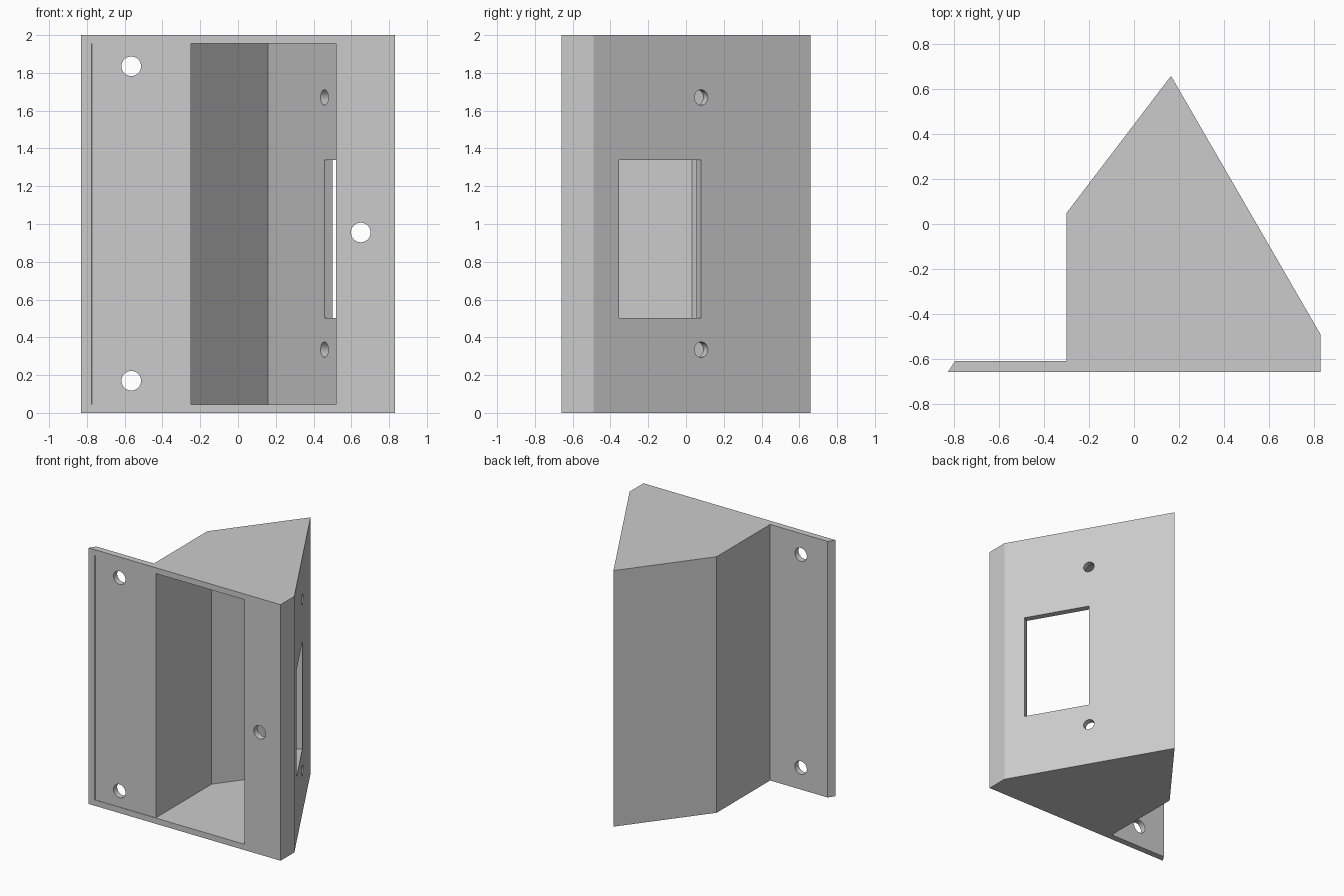
import bpy, bmesh
from math import radians
from mathutils import Matrix

if "Cube" in bpy.data.objects:
    bpy.data.objects.remove(bpy.data.objects["Cube"])

WALL_ANGLE = radians(30)  # direction the slanted window wall faces

grey = bpy.data.materials.new("plain_grey")
grey.use_nodes = True
grey.diffuse_color = (0.6, 0.6, 0.6, 1)
grey.node_tree.nodes["Principled BSDF"].inputs["Base Color"].default_value = (0.6, 0.6, 0.6, 1)


def finish(bm, name):
    bmesh.ops.recalc_face_normals(bm, faces=bm.faces)
    mesh = bpy.data.meshes.new(name)
    bm.to_mesh(mesh)
    bm.free()
    mesh.materials.append(grey)
    obj = bpy.data.objects.new(name, mesh)
    bpy.context.collection.objects.link(obj)
    return obj


def prism(name, outline, z0, z1):
    bm = bmesh.new()
    base = bm.faces.new([bm.verts.new((x, y, z0)) for x, y in outline])
    top = bmesh.ops.extrude_face_region(bm, geom=[base])["geom"]
    verts = [v for v in top if isinstance(v, bmesh.types.BMVert)]
    bmesh.ops.translate(bm, verts=verts, vec=(0, 0, z1 - z0))
    return finish(bm, name)


def drill(name, location, radius, angle):
    # cylinder lying in the horizontal plane, turned to the given angle
    bm = bmesh.new()
    turn = (Matrix.Translation(location) @ Matrix.Rotation(angle, 4, 'Z')
            @ Matrix.Rotation(radians(90), 4, 'Y'))
    bmesh.ops.create_cone(bm, cap_ends=True, segments=32, radius1=radius,
                          radius2=radius, depth=0.2, matrix=turn)
    return finish(bm, name)


def block(name, location, size, angle):
    bm = bmesh.new()
    turn = (Matrix.Translation(location) @ Matrix.Rotation(angle, 4, 'Z')
            @ Matrix.Diagonal((*size, 1)))
    bmesh.ops.create_cube(bm, size=1, matrix=turn)
    return finish(bm, name)


# Housing with its mounting flange
housing = prism("angled_housing", [
    (-0.83, -0.66), (0.83, -0.66), (0.83, -0.49), (0.165, 0.66),
    (-0.30, 0.05), (-0.30, -0.61), (-0.797, -0.61)], 0, 2)

# Hollow inside, front opening and the shallow recess behind the flange
cutters = [prism("cavity_cutter", [
    (0.52, -0.8), (0.52, -0.61), (0.78, -0.61), (0.78, -0.503),
    (0.16, 0.571), (-0.25, 0.033), (-0.25, -0.656), (-0.772, -0.656),
    (-0.776, -0.66), (-0.776, -0.8)], 0.045, 1.955)]

# Window and screw holes in the slanted wall
cutters.append(block("window_cutter", (0.626, -0.1375, 0.92), (0.2, 0.502, 0.836), WALL_ANGLE))
for z in (0.335, 1.67):
    cutters.append(drill("screw_cutter", (0.5, 0.08, z), 0.041, WALL_ANGLE))

# Mounting holes through the front
for x, z in ((-0.565, 0.17), (-0.565, 1.835), (0.65, 0.955)):
    cutters.append(drill("mount_cutter", (x, -0.64, z), 0.052, radians(90)))

# Cut everything out, then drop the cutters
for cutter in cutters:
    cutter.hide_render = True
    cut = housing.modifiers.new(cutter.name, 'BOOLEAN')
    cut.operation = 'DIFFERENCE'
    cut.solver = 'EXACT'
    cut.object = cutter
bpy.context.view_layer.update()
depsgraph = bpy.context.evaluated_depsgraph_get()
result = bpy.data.meshes.new_from_object(housing.evaluated_get(depsgraph))
housing.modifiers.clear()
housing.data = result
result.materials.clear()
result.materials.append(grey)
for face in result.polygons:
    face.material_index = 0
for cutter in cutters:
    bpy.data.objects.remove(cutter)

# Smooth the hole walls while keeping the housing edges crisp
bpy.ops.object.select_all(action='DESELECT')
housing.select_set(True)
bpy.context.view_layer.objects.active = housing
bpy.ops.object.shade_smooth_by_angle(angle=radians(25))
